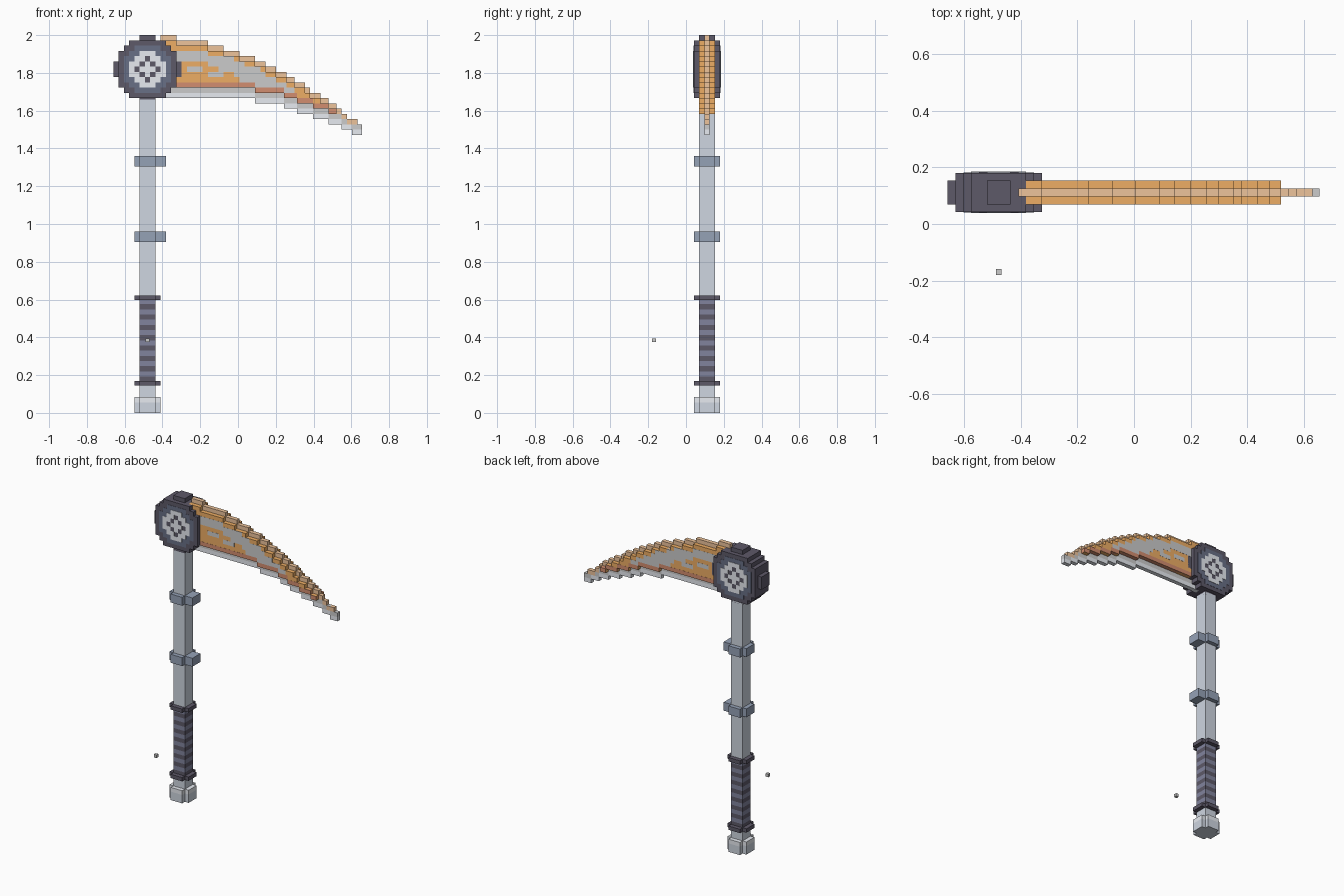
import bpy, bmesh

if "Cube" in bpy.data.objects:
    bpy.data.objects.remove(bpy.data.objects["Cube"])

V = 1 / 36                 # voxel size
CX, CY, CZ = -0.479, 0.1115, 2 - 6.5 / 36   # shaft axis and hub centre
mats = {}


def finish(name, bm, col):
    bmesh.ops.recalc_face_normals(bm, faces=bm.faces)
    me = bpy.data.meshes.new(name)
    bm.to_mesh(me)
    bm.free()
    ob = bpy.data.objects.new(name, me)
    bpy.context.collection.objects.link(ob)
    if col not in mats:
        m = bpy.data.materials.new("colour_%d" % len(mats))
        m.diffuse_color = (*col, 1)
        m.use_nodes = True
        m.node_tree.nodes["Principled BSDF"].inputs["Base Color"].default_value = m.diffuse_color
        mats[col] = m
    me.materials.append(mats[col])
    return ob


def extrude(name, pts, vec, col):
    """Extrude a closed list of 3D points along vec."""
    bm = bmesh.new()
    f = bm.faces.new([bm.verts.new(p) for p in pts])
    r = bmesh.ops.extrude_face_region(bm, geom=[f])
    bmesh.ops.translate(bm, verts=[v for v in r["geom"] if isinstance(v, bmesh.types.BMVert)], vec=vec)
    return finish(name, bm, col)


def slab(name, pts, thick, col):
    """x/z outline, extruded symmetrically about the blade plane."""
    return extrude(name, [(x, CY - thick / 2, z) for x, z in pts], (0, thick, 0), col)


def column(name, pts, z0, z1, col):
    """Voxel outline about the shaft axis, extruded upward."""
    return extrude(name, [(CX + x * V, CY + y * V, z0) for x, y in pts], (0, 0, z1 - z0), col)


def mirror4(q):
    """Quadrant outline (from +x to +y) mirrored to a full loop."""
    return (q + [(-x, y) for x, y in q[::-1]] + [(-x, -y) for x, y in q]
            + [(x, -y) for x, y in q[::-1]])


STEEL, PALE, BLUE = (0.62, 0.67, 0.75), (0.8, 0.83, 0.88), (0.3, 0.36, 0.47)
BLACK, NAVY, INDIGO = (0.11, 0.1, 0.14), (0.14, 0.16, 0.24), (0.22, 0.23, 0.34)
ORANGE, AMBER, RED, GREY = (0.85, 0.42, 0.13), (0.85, 0.55, 0.33), (0.65, 0.27, 0.16), (0.68, 0.68, 0.67)

SQUARE = mirror4([(1.5, 1.5)])
PLUS = mirror4([(2.5, 1.5), (1.5, 1.5), (1.5, 2.5)])

# Shaft, striped grip, collars and pommel
column("lower_shaft", SQUARE, 3 * V, 5.3 * V, STEEL)
column("shaft", SQUARE, 0.6, 1.66, STEEL)
for i in range(16):
    z = 0.165 + i * 0.4375 / 16
    column("grip_stripe", SQUARE, z, z + 0.4375 / 16, INDIGO if i % 2 else BLACK)
for z in (0.145, 0.597):
    column("grip_collar", PLUS, z, z + 0.025, BLACK)
column("pommel_base", PLUS, 0, 2 * V, STEEL)
column("pommel_cap", PLUS, 2 * V, 3 * V, PALE)
for z in (0.906, 1.304):
    column("shaft_band", PLUS, z, z + 2 * V, BLUE)
    column("band_lug", [(2.5, -1.5), (3.5, -1.5), (3.5, 1.5), (2.5, 1.5)], z, z + 2 * V, BLUE)


# Round hub with stubs and inlaid face
def hub(q):
    return [(CX + x * V, CZ + z * V) for x, z in mirror4(q)]


slab("hub_disc", hub([(5.5, 3.5), (4.5, 3.5), (4.5, 4.5), (3.5, 4.5), (3.5, 5.5)]), 5 * V, BLACK)
slab("hub_stubs", hub([(6.5, 1.5), (1.5, 1.5), (1.5, 6.5)]), 3 * V, BLACK)
slab("hub_face", hub([(4.5, 2.5), (3.5, 2.5), (3.5, 3.5), (2.5, 3.5), (2.5, 4.5)]), 5 * V + 0.003, NAVY)
slab("hub_recess", hub([(2.5, 2.5)]), 5 * V + 0.005, BLACK)
INLAY = ["..###..", ".##.##.", "##.#.##", "#.###.#"]
for r, row in enumerate(INLAY + INLAY[2::-1]):
    for c, ch in enumerate(row):
        if ch == "#":
            x, z = CX + (c - 3.5) * V, CZ + (3.5 - r) * V
            slab("hub_inlay", [(x, z), (x + V, z), (x + V, z - V), (x, z - V)], 5 * V + 0.008, PALE)

# Stepped blade: (column where the step ends, row below the top)
TOP = [(3, 0), (9, 1), (12, 2), (15, 3), (18, 4), (20, 5), (22, 6), (24, 7), (25.5, 8), (27.5, 9),
       (28.5, 10), (30.5, 11), (32, 12), (33.5, 13), (34.5, 14), (35.5, 15), (37.5, 16), (38.4, 17)]
BOTTOM = [(18, 12), (23.5, 13), (26, 14), (29, 15), (32, 16), (34.5, 17), (36.5, 18), (38.4, 19)]
X0 = CX + 2.5 * V


def stairs(steps, shift, end):
    pts, x = [], 0
    for x1, row in steps:
        if x < end:
            z = 2 - (row + shift) * V
            pts += [(X0 + x * V, z), (X0 + min(x1, end) * V, z)]
        x = x1
    return pts


def band(name, upper, lower, end, thick, col):
    slab(name, stairs(*upper, end) + stairs(*lower, end)[::-1], thick * V, col)


band("blade_spine", (TOP, 0), (TOP, 1), 37.5, 1, AMBER)
band("blade_body", (TOP, 1), (BOTTOM, -2), 33.5, 3, ORANGE)
band("blade_red_line", (BOTTOM, -3), (BOTTOM, -2), 33.5, 3.06, RED)
band("blade_bevel", (BOTTOM, -2), (BOTTOM, -1), 38.4, 1, GREY)
band("blade_edge", (BOTTOM, -1), (BOTTOM, 0), 38.4, 1, PALE)

# Grey streaks on both blade faces: row, first column, last column
for r, a, b in [(3, 3, 9), (4, 3, 14), (5, 9, 16), (6, 5, 8), (6, 11, 19), (7, 9, 12),
                (7, 14, 20), (8, 15, 22), (9, 18, 24), (10, 23.5, 25.5)]:
    x0, x1, z = X0 + a * V, X0 + b * V, 2 - r * V
    slab("blade_streak", [(x0, z), (x1, z), (x1, z - V), (x0, z - V)], 3.06 * V, GREY)

# Small loose cube in front of the grip
bpy.ops.mesh.primitive_cube_add(size=0.02, location=(CX, -0.17, 0.385))
bpy.context.object.name = "loose_cube"
